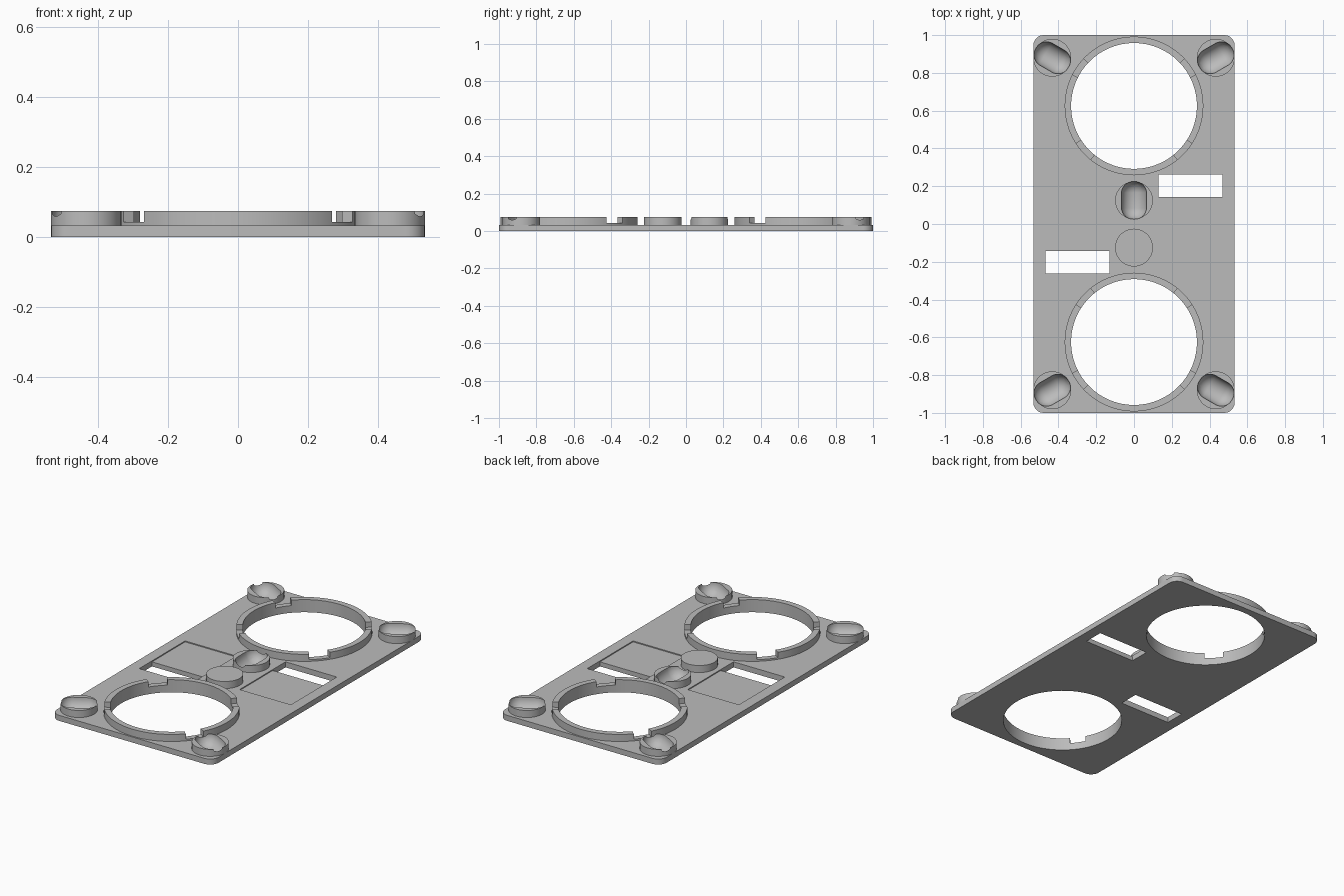
import bpy, bmesh, math
from mathutils import Matrix, Vector

cube = bpy.data.objects.get("Cube")
if cube:
    bpy.data.objects.remove(cube, do_unlink=True)

PLATE_T, TOP = 0.033, 0.075
HALF_X, HALF_Y = 0.533, 1.0
RING_Y, RING_IN, RING_OUT = 0.625, 0.333, 0.367
POST_R = 0.1

grey = bpy.data.materials.new("light grey")
grey.use_nodes = True
colour = (0.5, 0.5, 0.5, 1)
grey.diffuse_color = colour
grey.node_tree.nodes["Principled BSDF"].inputs["Base Color"].default_value = colour


def finish(name, bm):
    bmesh.ops.recalc_face_normals(bm, faces=bm.faces)
    mesh = bpy.data.meshes.new(name)
    bm.to_mesh(mesh)
    bm.free()
    mesh.materials.append(grey)
    obj = bpy.data.objects.new(name, mesh)
    bpy.context.collection.objects.link(obj)
    return obj


def prism(name, points, z0, z1):
    """Extrude a flat outline between two heights."""
    bm = bmesh.new()
    face = bm.faces.new([bm.verts.new((x, y, z0)) for x, y in points])
    up = bmesh.ops.extrude_face_region(bm, geom=[face])["geom"]
    bmesh.ops.translate(bm, vec=(0, 0, z1 - z0),
                        verts=[v for v in up if isinstance(v, bmesh.types.BMVert)])
    return finish(name, bm)


def arc(cx, cy, r, a0, a1, n):
    angles = [math.radians(a0 + (a1 - a0) * i / n) for i in range(n + 1)]
    return [(cx + r * math.cos(a), cy + r * math.sin(a)) for a in angles]


def disc(name, cx, cy, r, z0, z1, n=64):
    return prism(name, arc(cx, cy, r, 0, 360, n)[:-1], z0, z1)


def box(name, x0, x1, y0, y1, z0, z1):
    return prism(name, [(x0, y0), (x1, y0), (x1, y1), (x0, y1)], z0, z1)


def capsule(x, y, angle):
    """Round-ended groove cutter lying level with the post top."""
    r, reach = 0.067, 0.102
    bm = bmesh.new()
    bmesh.ops.create_uvsphere(bm, u_segments=32, v_segments=17, radius=r)
    for v in bm.verts:
        v.co.z += math.copysign(reach - r, v.co.z)
    turn = Matrix.Rotation(math.radians(angle), 4, 'Z') @ Matrix.Rotation(math.pi / 2, 4, 'Y')
    bm.transform(Matrix.Translation((x, y, TOP)) @ turn)
    return finish("groove_cutter", bm)


def cut(obj, cutters):
    bpy.context.view_layer.objects.active = obj
    for c in cutters:
        mod = obj.modifiers.new("cut", 'BOOLEAN')
        mod.operation, mod.solver, mod.object = 'DIFFERENCE', 'EXACT', c
        bpy.ops.object.modifier_apply(modifier=mod.name)


def smooth(obj):
    bpy.ops.object.select_all(action='DESELECT')
    obj.select_set(True)
    bpy.context.view_layer.objects.active = obj
    bpy.ops.object.shade_smooth_by_angle(angle=math.radians(30))


# Base plate with rounded corners
R = 0.055
outline = []
for i, (sx, sy) in enumerate([(1, 1), (-1, 1), (-1, -1), (1, -1)]):
    outline += arc(sx * (HALF_X - R), sy * (HALF_Y - R), R, 90 * i, 90 * i + 90, 8)
plate = prism("base_plate", outline, 0, PLATE_T)
plate_cutters = []

# Slots and shallow recesses, repeated by a half turn
for s in (1, -1):
    def span(a, b):
        return sorted((s * a, s * b))
    x = span(0.13, 0.468)
    plate_cutters.append(box("recess_cutter", *x, *span(-0.17, 0.262), PLATE_T - 0.006, 0.1))
    plate_cutters.append(box("slot_cutter", *x, *span(0.142, 0.262), -0.1, 0.1))

# Rings with four notches each
for s, end in ((1, "back"), (-1, "front")):
    cy = s * RING_Y
    plate_cutters.append(disc("hole_cutter", 0, cy, RING_IN, -0.1, 0.1, 96))
    ring = disc(end + "_ring", 0, cy, RING_OUT, PLATE_T, TOP, 96)
    notches = [disc("bore_cutter", 0, cy, RING_IN, -0.1, 0.2, 96)]
    for a0, a1 in ((27, 43), (137, 153), (213, 231), (309, 327)):
        wedge = arc(0, cy, 0.3, s * a0, s * a1, 4) + arc(0, cy, 0.4, s * a1, s * a0, 4)
        notches.append(prism("notch_cutter", wedge, 0.043, 0.2))
    cut(ring, notches)
    smooth(ring)
    for c in notches:
        bpy.data.objects.remove(c, do_unlink=True)

# Round posts, each with a groove that runs down into the plate
posts = [("back_middle_post", 0, 0.125, 90), ("front_middle_post", 0, -0.125, 90)]
for sx, side in ((1, "left"), (-1, "right")):
    for sy, end in ((1, "back"), (-1, "front")):
        posts.append((f"{end}_{side}_post", sx * 0.433, sy * 0.88, sx * sy * 30))
for name, x, y, angle in posts:
    post = disc(name, x, y, POST_R, PLATE_T, TOP)
    groove = capsule(x, y, angle)
    cut(post, [groove])
    smooth(post)
    plate_cutters.append(groove)

cut(plate, plate_cutters)
smooth(plate)
for c in plate_cutters:
    bpy.data.objects.remove(c, do_unlink=True)
